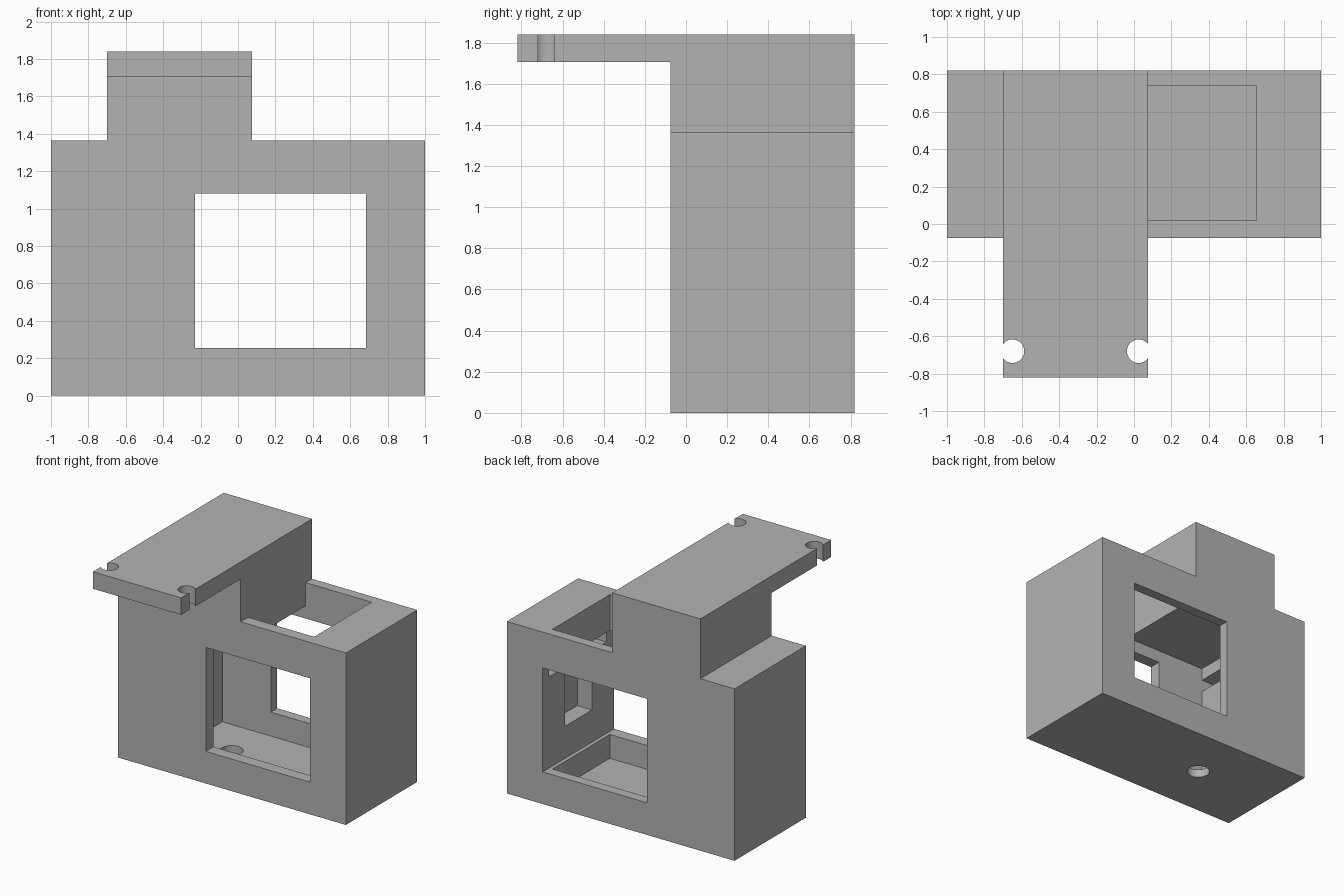
import bpy
import bmesh

if "Cube" in bpy.data.objects:
    bpy.data.objects.remove(bpy.data.objects["Cube"], do_unlink=True)

grey = bpy.data.materials.new("plain grey")
grey.use_nodes = True
grey.diffuse_color = (0.45, 0.45, 0.45, 1)
grey.node_tree.nodes["Principled BSDF"].inputs["Base Color"].default_value = (0.45, 0.45, 0.45, 1)


def add_object(name, bm):
    bmesh.ops.recalc_face_normals(bm, faces=bm.faces)
    mesh = bpy.data.meshes.new(name)
    bm.to_mesh(mesh)
    bm.free()
    mesh.materials.append(grey)
    obj = bpy.data.objects.new(name, mesh)
    bpy.context.collection.objects.link(obj)
    return obj


def extrude_profile(name, points, y0, y1):
    """Solid made by sweeping an x-z outline along y."""
    bm = bmesh.new()
    face = bm.faces.new([bm.verts.new((x, y0, z)) for x, z in points])
    swept = bmesh.ops.extrude_face_region(bm, geom=[face])["geom"]
    verts = [v for v in swept if isinstance(v, bmesh.types.BMVert)]
    bmesh.ops.translate(bm, verts=verts, vec=(0, y1 - y0, 0))
    return add_object(name, bm)


def box(name, x0, x1, y0, y1, z0, z1):
    return extrude_profile(name, [(x0, z0), (x1, z0), (x1, z1), (x0, z1)], y0, y1)


def cylinder(name, x, y, z0, z1, radius):
    bm = bmesh.new()
    bmesh.ops.create_cone(bm, cap_ends=True, segments=40, radius1=radius,
                          radius2=radius, depth=z1 - z0)
    bmesh.ops.translate(bm, verts=bm.verts, vec=(x, y, (z0 + z1) / 2))
    return add_object(name, bm)


def combine(target, tool, operation):
    tool.hide_render = True
    mod = target.modifiers.new(tool.name, "BOOLEAN")
    mod.operation = operation
    mod.solver = "EXACT"
    mod.object = tool
    bpy.context.view_layer.objects.active = target
    bpy.ops.object.modifier_apply(modifier=mod.name)
    bpy.data.objects.remove(tool, do_unlink=True)


# Main housing with the raised block on top
LEFT, RIGHT = -0.70, 0.075
FRONT, BACK = -0.075, 0.82
TOP, SHOULDER = 1.84, 1.365
housing = extrude_profile("motor_housing", [
    (-1, 0), (1, 0), (1, SHOULDER), (RIGHT, SHOULDER),
    (RIGHT, TOP), (LEFT, TOP), (LEFT, SHOULDER), (-1, SHOULDER)], FRONT, BACK)

# Mounting tab reaching forward from the block
combine(housing, box("mounting_tab", LEFT, RIGHT, -0.82, 0.2, 1.705, TOP), "UNION")

# Inner cavity, top opening, through window, flange slot and cable niche
IN_FRONT, IN_BACK = 0.02, 0.74
cutters = [
    box("cavity", -0.655, 0.655, IN_FRONT, IN_BACK, 0.065, 1.18),
    box("top_opening", RIGHT, 0.655, IN_FRONT, IN_BACK, 1.0, 1.5),
    box("window", -0.23, 0.685, -0.3, 1.0, 0.255, 1.08),
    box("flange_slot", -0.86, 0.86, IN_FRONT, IN_BACK, 0.98, 1.08),
    box("cable_niche", 0.5, 0.815, 0.2, 0.54, 0.51, 1.0),
    cylinder("floor_hole", -0.32, 0.375, -0.1, 0.2, 0.085),
]
# Open screw notches at the sides of the tab
for x in (-0.65, 0.025):
    cutters.append(cylinder("screw_notch", x, -0.68, 1.6, 1.95, 0.063))
for cutter in cutters:
    combine(housing, cutter, "DIFFERENCE")

# One colour everywhere, round holes smooth and edges sharp
housing.data.materials.clear()
housing.data.materials.append(grey)
for poly in housing.data.polygons:
    poly.material_index = 0
housing.select_set(True)
bpy.context.view_layer.objects.active = housing
bpy.ops.object.shade_smooth_by_angle()
